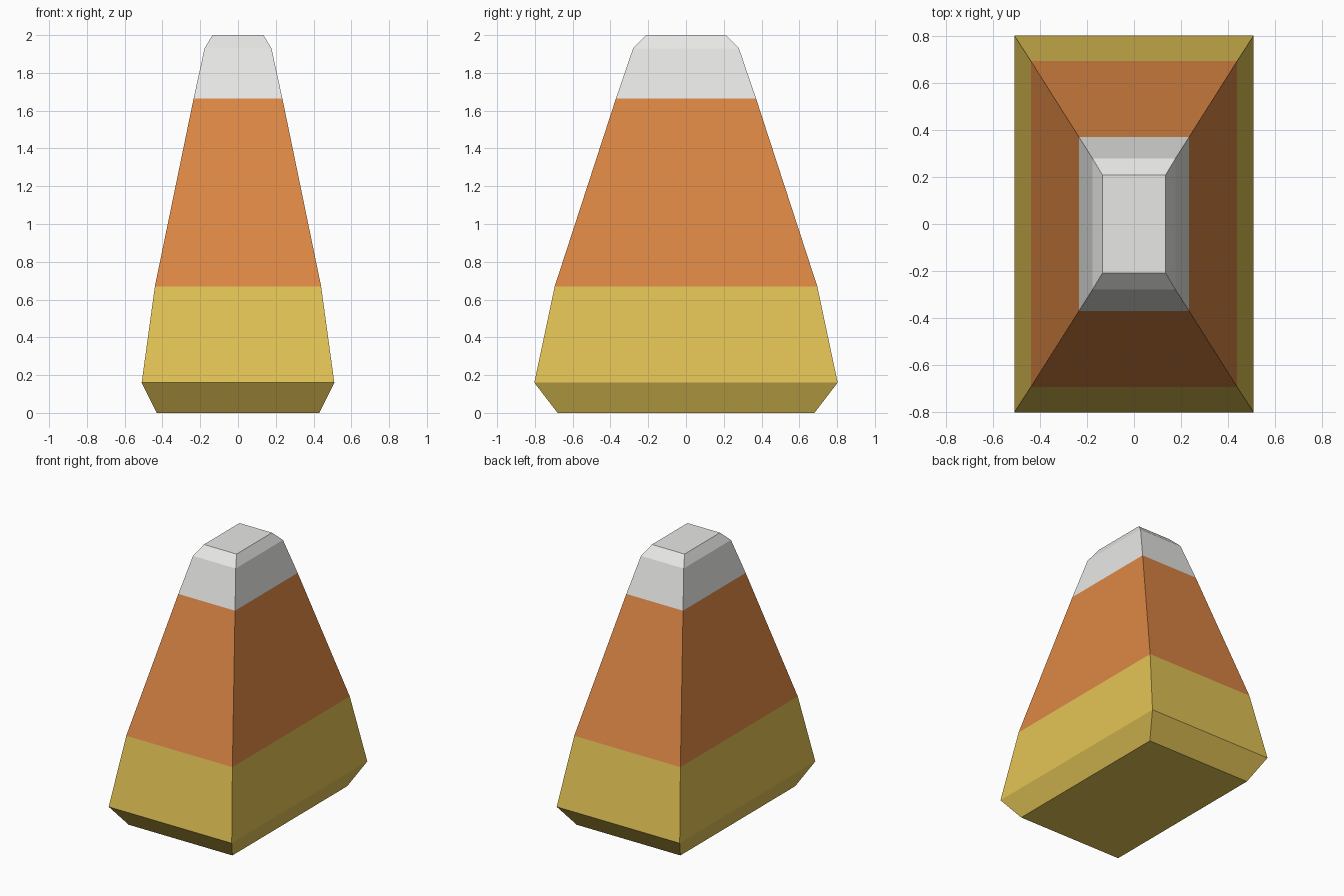
import bpy, bmesh

if "Cube" in bpy.data.objects:
    bpy.data.objects.remove(bpy.data.objects["Cube"])


def material(name, rgb):
    m = bpy.data.materials.new(name)
    m.diffuse_color = (*rgb, 1.0)
    m.use_nodes = True
    m.node_tree.nodes["Principled BSDF"].inputs["Base Color"].default_value = m.diffuse_color
    return m


yellow = material("yellow", (0.761, 0.546, 0.091))
orange = material("orange", (0.716, 0.242, 0.058))
white = material("white", (0.80, 0.80, 0.785))

# Rectangular cross-sections: height, half width, half depth
levels = [
    (0.00, 0.43, 0.68),
    (0.16, 0.51, 0.803),
    (0.67, 0.44, 0.695),
    (1.664, 0.235, 0.371),
    (1.93, 0.177, 0.28),
    (2.00, 0.135, 0.21),
]

# Tapered candy body, lofted through the sections and capped at both ends
bm = bmesh.new()
rings = [[bm.verts.new((sx * w, sy * d, z))
          for sx, sy in ((-1, -1), (1, -1), (1, 1), (-1, 1))]
         for z, w, d in levels]
for low, high in zip(rings, rings[1:]):
    for i in range(4):
        j = (i + 1) % 4
        bm.faces.new((low[i], low[j], high[j], high[i]))
bm.faces.new(rings[0][::-1])
bm.faces.new(rings[-1])
bmesh.ops.recalc_face_normals(bm, faces=bm.faces)

# Colour bands by height
for f in bm.faces:
    z = f.calc_center_median().z
    f.material_index = 0 if z < 0.67 else 1 if z < 1.664 else 2

mesh = bpy.data.meshes.new("candy_body")
bm.to_mesh(mesh)
bm.free()
for m in (yellow, orange, white):
    mesh.materials.append(m)
bpy.context.collection.objects.link(bpy.data.objects.new("candy_body", mesh))
